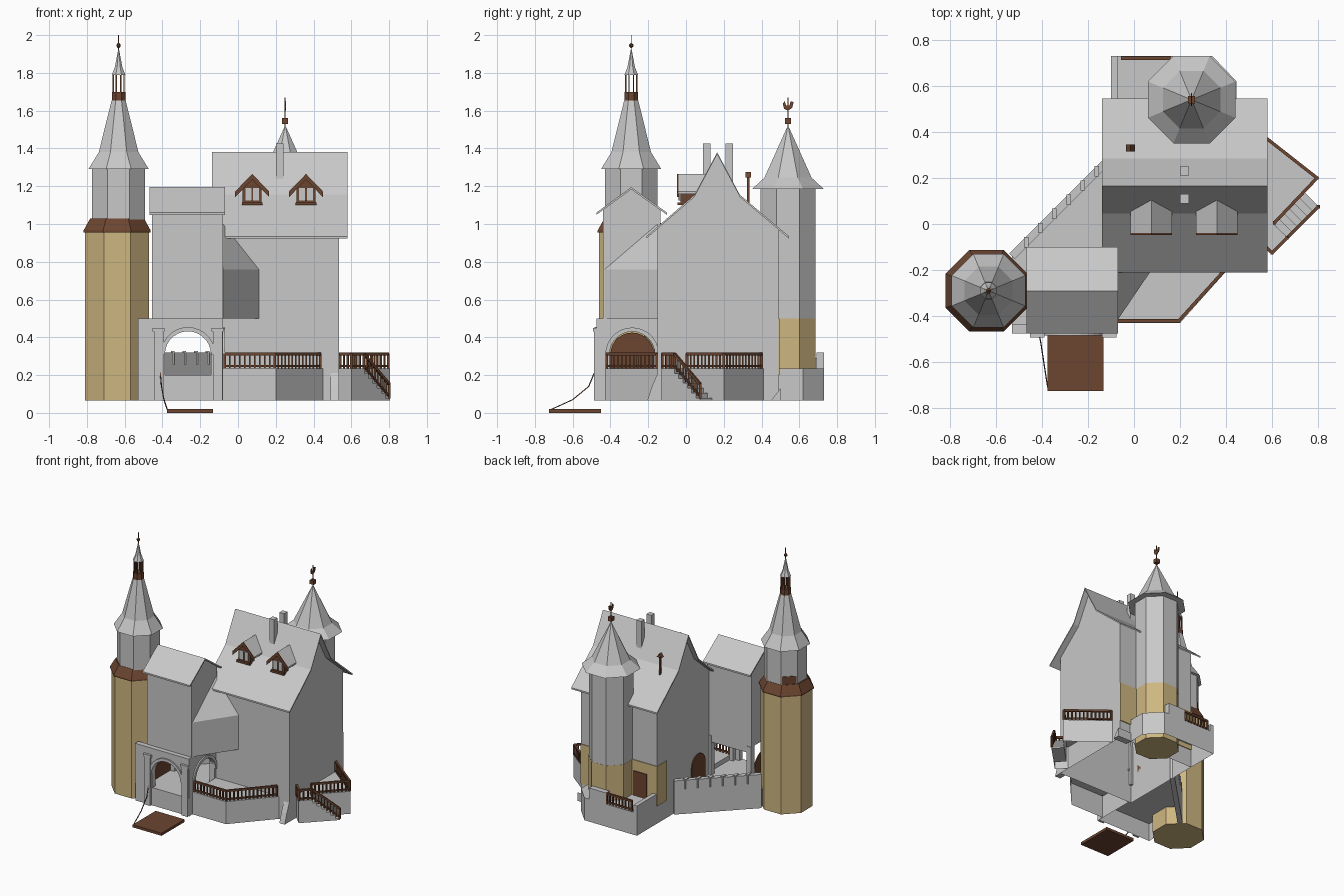
import bpy, bmesh, math
from mathutils import Vector, Matrix

cube = bpy.data.objects.get("Cube")
if cube:
    bpy.data.objects.remove(cube, do_unlink=True)


def material(name, rgb):
    m = bpy.data.materials.new(name)
    m.use_nodes = True
    m.diffuse_color = (*rgb, 1)
    m.node_tree.nodes["Principled BSDF"].inputs["Base Color"].default_value = (*rgb, 1)
    return m


GREY = material("grey stone", (0.58, 0.58, 0.58))
SAND = material("sand plaster", (0.62, 0.47, 0.22))
BROWN = material("brown wood", (0.15, 0.06, 0.03))


def finish(name, bm, mat):
    bmesh.ops.recalc_face_normals(bm, faces=bm.faces)
    me = bpy.data.meshes.new(name)
    bm.to_mesh(me)
    bm.free()
    me.materials.append(mat)
    ob = bpy.data.objects.new(name, me)
    bpy.context.collection.objects.link(ob)
    return ob


def extrude(name, pts, axis, a, b, mat=GREY, open_base=False):
    """Extrude a closed 2D outline along an axis from a to b."""
    place = {"x": lambda u, v, t: (t, u, v),
             "y": lambda u, v, t: (u, t, v),
             "z": lambda u, v, t: (u, v, t)}[axis]
    bm = bmesh.new()
    ends = [[bm.verts.new(place(u, v, t)) for u, v in pts] for t in (a, b)]
    for ring in ends:
        bm.faces.new(ring)
    n = len(pts)
    for i in range(n):
        j = (i + 1) % n
        bm.faces.new((ends[0][i], ends[0][j], ends[1][j], ends[1][i]))
    bmesh.ops.recalc_face_normals(bm, faces=bm.faces)
    if open_base:
        low = min(v.co.z for v in bm.verts) + 0.001
        down = [f for f in bm.faces if all(v.co.z < low for v in f.verts)]
        bmesh.ops.delete(bm, geom=down, context="FACES_ONLY")
    return finish(name, bm, mat)


def box(name, x, y, z, mat=GREY):
    return extrude(name, [(x[0], y[0]), (x[1], y[0]), (x[1], y[1]), (x[0], y[1])], "z", *z, mat)


def octagon(name, x, y, profile, mat=GREY):
    """Stack of eight-sided rings given as (flat-to-centre distance, height)."""
    bm = bmesh.new()
    rings = []
    for r, z in profile:
        r /= math.cos(math.pi / 8)
        angles = [(k + 0.5) * math.pi / 4 for k in range(8)]
        rings.append([bm.verts.new((x + r * math.cos(t), y + r * math.sin(t), z)) for t in angles])
    for lo, hi in zip(rings, rings[1:]):
        for i in range(8):
            bm.faces.new((lo[i], lo[i - 1], hi[i - 1], hi[i]))
    bm.faces.new(rings[0])
    bm.faces.new(rings[-1])
    return finish(name, bm, mat)


def add_bar(bm, p, q, w, h=None):
    p, q = Vector(p), Vector(q)
    d = q - p
    turn = d.to_track_quat("X", "Z").to_matrix().to_4x4()
    size = Matrix.Diagonal((d.length, w, h or w, 1))
    bmesh.ops.create_cube(bm, size=1, matrix=Matrix.Translation((p + q) / 2) @ turn @ size)


def bars(name, items, mat=BROWN):
    bm = bmesh.new()
    for item in items:
        add_bar(bm, *item)
    return finish(name, bm, mat)


def railing(name, path):
    items = []
    for p, q in zip(path, path[1:]):
        p, q = Vector(p), Vector(q)
        up = lambda h: Vector((0, 0, h))
        items += [(p + up(.077), q + up(.077), .014), (p + up(.014), q + up(.014), .01)]
        n = max(2, round((q - p).length / 0.027))
        for i in range(n + 1):
            b = p.lerp(q, i / n)
            w = .014 if i in (0, n) else .009
            items.append((b + up(0), b + up(.08), w))
    return bars(name, items)


def arc(c, r, z, n=14):
    return [(c - r * math.cos(math.pi * i / n), z + r * math.sin(math.pi * i / n)) for i in range(n + 1)]


def arch_wall(name, axis, a, b, u0, u1, c, r):
    """Wall with an arched gateway and a raised arch moulding on its outer face."""
    hole = [(c - r, .2)] + arc(c, r, .31) + [(c + r, .2)]
    extrude(name, [(u0, .2)] + hole + [(u1, .2), (u1, .5), (u0, .5)], axis, a, b)
    ring = arc(c, r + .022, .31) + arc(c, r, .31)[::-1]
    out = a - .01 if axis == "y" else b + .01
    extrude(name + "_moulding", ring, axis, out, (a + b) / 2)


def sheet(name, line, axis, a, b, thick, mat=GREY):
    return extrude(name, line + [(u, z - thick) for u, z in reversed(line)], axis, a, b, mat)


# Foundations and terraces
G, T = .065, .235
extrude("front_terrace", [(-.08, -.43), (.2, -.43), (.45, -.15), (-.08, -.15)], "z", G, T, GREY, True)
extrude("side_terrace", [(.535, .41), (.805, .2), (.605, 0), (.67, -.06), (.6, -.13), (.535, -.065)],
        "z", G, T, GREY, True)
extrude("back_terrace", [(-.1, .49), (-.1, .73), (.34, .73), (.445, .62), (.445, .49)], "z", G, T, GREY, True)
extrude("courtyard", [(-.53, -.47), (-.08, -.47), (-.08, -.15), (-.1, -.15), (-.1, .29), (-.53, -.12)],
        "z", G, .2, GREY, True)
box("back_parapet", (-.1, -.07), (.49, .73), (T, .29))
box("back_parapet_post", (.16, .3), (.69, .73), (T, .32))

# Diagonal courtyard wall with small pilasters
wall_a, wall_b = Vector((-.53, -.14, 0)), Vector((-.1, .29, 0))
mid = Vector((0, 0, (G + .32) / 2))
bars("courtyard_wall", [(wall_a + mid, wall_b + mid, .035, .32 - G)], GREY)
posts = [wall_a.lerp(wall_b, (i + 1) / 7) for i in range(6)]
bars("wall_pilasters", [(p + Vector((0, 0, .255)), p + Vector((0, 0, .327)), .045, .02) for p in posts], GREY)

# Stairs beside the side terrace
steps = []
along = Vector((.7071, .7071, 0))
for i in range(6):
    p = Vector((.637, -.03, 0)) + along * .032 * i
    top = T - .026 * (i + 1)
    z = Vector((0, 0, (G + top) / 2))
    steps.append((p + z, p + along * .032 + z, .088, max(top - G, .014)))
bars("stairs", steps, GREY)

# Railings
railing("front_railing", [(-.07, -.42, T), (.195, -.42, T), (.435, -.155, T)])
railing("terrace_railing", [(.61, .005, T), (.795, .2, T), (.54, .4, T)])
railing("stair_railing", [(.54, -.07, T), (.6, -.125, T), (.665, -.06, T), (.8, .075, .075)])
railing("back_railing", [(-.05, .72, T), (.16, .72, T)])

# Main house with bell-shaped roof
roof_line = [(-.21, .935), (.045, 1.155), (.165, 1.38), (.285, 1.155), (.545, .935)]
extrude("house_walls", [(-.15, G), (-.15, .975), (.045, 1.145), (.165, 1.37), (.285, 1.145), (.49, .97), (.49, G)],
        "x", -.1, .535, GREY, True)
sheet("house_roof", roof_line, "x", -.138, .58, .012)
box("back_plaster", (-.1, .535), (.49, .496), (.2, .5), SAND)
box("side_plaster", (-.106, -.1), (.38, .496), (.2, .5), SAND)
box("back_door", (-.02, .09), (.496, .503), (T, .42), BROWN)
extrude("courtyard_door", [(-.08, .2)] + arc(0, .08, .33) + [(.08, .2)], "x", -.108, -.1, BROWN)
extrude("corner_buttress", [(-.205, G), (-.15, G), (-.15, .21), (-.18, .14)], "x", .49, .535)
extrude("back_buttress", [(.45, G), (.5, G), (.5, .13)], "x", .445, .56)

# Chimneys and vent post
for name, y, z in (("front_chimney", .11, 1.24), ("rear_chimney", .23, 1.2)):
    box(name, (.2, .24), (y - .02, y + .02), (z, 1.425))
box("vent_post", (-.022, -.008), (.323, .337), (1.1, 1.25), BROWN)
extrude("vent_cap", [(-.035, 1.245), (.005, 1.245), (-.015, 1.275)], "y", .315, .345, BROWN)

# Dormers
for side, x in (("left", .36), ("right", .075)):
    name = side + "_dormer"
    extrude(name + "_body", [(x - .05, 1.1), (x + .05, 1.1), (x + .05, 1.19), (x, 1.245), (x - .05, 1.19)],
            "y", -.03, .09, BROWN)
    line = [(x - .09, 1.172), (x, 1.265), (x + .09, 1.172)]
    sheet(name + "_roof", line, "y", -.04, .11, .012)
    sheet(name + "_bargeboard", line, "y", -.047, -.039, .03, BROWN)
    box(name + "_window", (x - .036, x + .036), (-.036, -.03), (1.125, 1.19))
    box(name + "_mullion", (x - .004, x + .004), (-.039, -.036), (1.125, 1.19), BROWN)
    box(name + "_sill", (x - .055, x + .055), (-.045, -.03), (1.1, 1.115), BROWN)

# Gatehouse
arch_wall("gate_front", "y", -.475, -.435, -.53, -.08, -.265, .122)
arch_wall("gate_side", "x", -.11, -.08, -.435, -.15, -.285, .12)
for x in (-.42, -.108):
    box("gate_pier", (x - .025, x + .025), (-.487, -.47), (G, .43))
    box("gate_pier_cap", (x - .032, x + .032), (-.492, -.47), (.43, .45))
for x in (-.435, -.1):
    box("rear_post", (x - .02, x + .02), (-.17, -.13), (.2, .5))
box("rear_lintel", (-.455, -.08), (-.165, -.135), (.45, .5))
extrude("gatehouse_body", [(-.44, .5), (-.44, 1.08), (-.29, 1.185), (-.135, 1.08), (-.135, .5)], "x", -.455, -.08)
sheet("gatehouse_roof", [(-.475, 1.06), (-.29, 1.195), (-.1, 1.06)], "x", -.468, -.07, .012)
extrude("tower_door", [(-.4, .2)] + arc(-.285, .115, .31) + [(-.17, .2)], "x", -.456, -.448, BROWN)

# Three-cornered annex between gatehouse and house
annex = [(-.08, -.43), (.11, -.15), (-.08, -.15)]
extrude("annex_body", annex, "z", .5, .76)
bm = bmesh.new()
a, b, c = [bm.verts.new((x, y, .76)) for x, y in annex]
top = bm.verts.new((-.08, -.15, 1.0))
for f in ((a, b, c), (a, b, top), (b, c, top), (c, a, top)):
    bm.faces.new(f)
finish("annex_roof", bm, GREY)

# Front tower
tx, ty = -.64, -.29
octagon("tower_shaft", tx, ty, [(.17, G), (.17, .955)], SAND)
octagon("tower_collar", tx, ty, [(.178, .955), (.178, .965), (.142, 1.03)], BROWN)
tx = -.632
octagon("tower_drum", tx, ty, [(.14, 1.02), (.14, 1.29)])
octagon("tower_roof", tx, ty, [(.16, 1.29), (.105, 1.38), (.037, 1.655)])
octagon("lantern_base", tx, ty, [(.036, 1.655), (.036, 1.7)], BROWN)
octagon("lantern_roof", tx, ty, [(.036, 1.79), (.02, 1.83), (.003, 1.92)])
ring = [(tx + .031 * math.cos(k * math.pi / 4 + .39), ty + .031 * math.sin(k * math.pi / 4 + .39)) for k in range(8)]
bars("lantern_posts", [((x, y, 1.7), (x, y, 1.79), .007) for x, y in ring])
bars("tower_spike", [((tx, ty, 1.91), (tx, ty, 2.0), .004)])
octagon("tower_finial", tx, ty, [(.004, 1.932), (.011, 1.94), (.011, 1.95), (.004, 1.958)], BROWN)
face = Vector((-.7071, .7071, 0)) * .14 + Vector((tx, ty, 1.06))
bars("tower_hatch", [(face - along * .05, face + along * .05, .008, .06)])

# Back tower with weather vane
bx, by = .25, .54
octagon("back_tower_base", bx, by, [(.146, G), (.146, .5)], SAND)
octagon("back_tower_shaft", bx, by, [(.145, .5), (.145, 1.2)])
octagon("back_tower_roof", bx, by, [(.19, 1.185), (.125, 1.245), (.006, 1.51)])
box("vane_block", (bx - .016, bx + .016), (by - .016, by + .016), (1.53, 1.56), BROWN)
bars("vane_rod", [((bx, by, 1.49), (bx, by, 1.67), .005)])
extrude("vane_bird", [(by - .028, 1.635), (by - .02, 1.61), (by, 1.6), (by + .022, 1.615), (by + .03, 1.645),
                      (by + .014, 1.65), (by + .008, 1.628), (by - .01, 1.628), (by - .018, 1.652)],
        "x", bx - .003, bx + .003, BROWN)

# Drawbridge and chain
box("drawbridge", (-.375, -.133), (-.725, -.45), (0, .02), BROWN)
chain = [(-.41, -.48, .36), (-.412, -.482, .22), (-.405, -.515, .14), (-.392, -.6, .07), (-.375, -.71, .02)]
bars("drawbridge_chain", [(p, q, .005) for p, q in zip(chain, chain[1:])])
